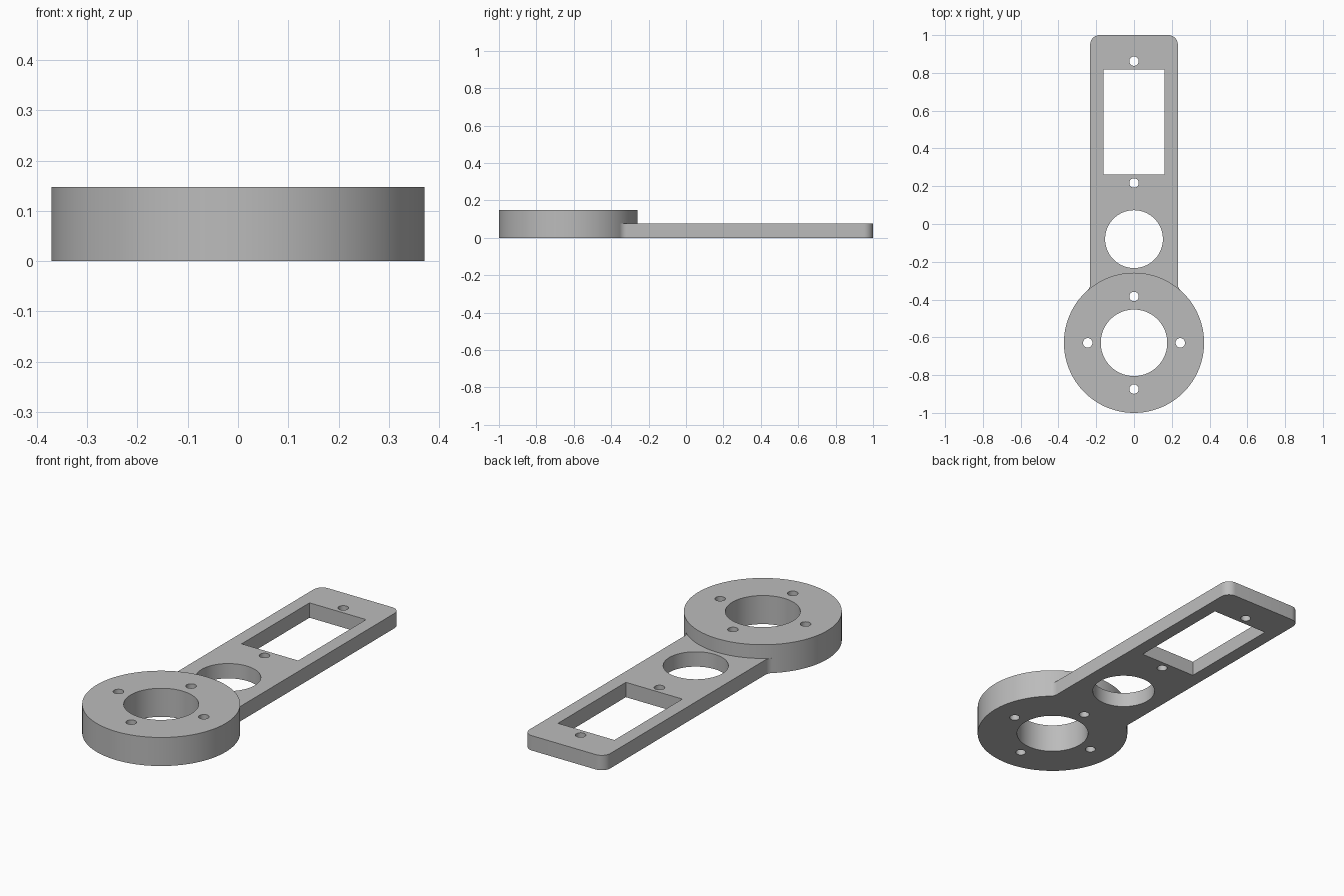
import bpy, bmesh, math
from math import sin, cos, pi

if "Cube" in bpy.data.objects:
    bpy.data.objects.remove(bpy.data.objects["Cube"], do_unlink=True)

RING_Y, RING_R, RING_H = -0.629, 0.371, 0.148
ARM_W, ARM_H = 0.232, 0.077      # half width, thickness
CORNER, FILLET = 0.05, 0.045
PIN_R = 0.025

grey = bpy.data.materials.new("plain grey")
grey.use_nodes = True
colour = (0.5, 0.5, 0.5, 1)
grey.diffuse_color = colour
grey.node_tree.nodes["Principled BSDF"].inputs["Base Color"].default_value = colour


def arc(x, y, r, a0, a1, n):
    return [(x + r * cos(a0 + (a1 - a0) * i / n),
             y + r * sin(a0 + (a1 - a0) * i / n)) for i in range(n + 1)]


def circle(x, y, r, n=96):
    return arc(x, y, r, 0, 2 * pi, n)[:-1]


def plate(name, outlines, height):
    """Solid plate: first outline is the rim, the others are through holes."""
    curve = bpy.data.curves.new(name + "_profile", 'CURVE')
    curve.dimensions = '2D'
    curve.fill_mode = 'BOTH'
    curve.extrude = height / 2
    for pts in outlines:
        s = curve.splines.new('POLY')
        s.points.add(len(pts) - 1)
        for p, (x, y) in zip(s.points, pts):
            p.co = (x, y, 0, 1)
        s.use_cyclic_u = True
    tmp = bpy.data.objects.new(name + "_profile", curve)
    bpy.context.collection.objects.link(tmp)
    deps = bpy.context.evaluated_depsgraph_get()
    mesh = bpy.data.meshes.new_from_object(tmp.evaluated_get(deps))
    bpy.data.objects.remove(tmp, do_unlink=True)
    bm = bmesh.new()
    bm.from_mesh(mesh)
    bmesh.ops.remove_doubles(bm, verts=bm.verts, dist=1e-5)
    bmesh.ops.translate(bm, verts=bm.verts, vec=(0, 0, height / 2))
    bmesh.ops.recalc_face_normals(bm, faces=bm.faces)
    bm.to_mesh(mesh)
    bm.free()
    mesh.materials.clear()
    mesh.materials.append(grey)
    obj = bpy.data.objects.new(name, mesh)
    bpy.context.collection.objects.link(obj)
    return obj


# Arm: right half of the rim, from inside the ring, along the fillet, to the far corner
fx = ARM_W + FILLET
fy = RING_Y + math.sqrt((RING_R + FILLET) ** 2 - fx ** 2)
touch = math.atan2(RING_Y - fy, -fx) + 2 * pi
half = [(0.19, fy - 0.03)]
half += arc(fx, fy, FILLET, touch + 0.03, pi, 8)
half += arc(ARM_W - CORNER, 1 - CORNER, CORNER, 0, pi / 2, 10)
rim = half + [(-x, y) for x, y in reversed(half)]
window = [(-0.162, 0.261), (0.162, 0.261), (0.162, 0.817), (-0.162, 0.817)]
arm = plate("arm", [rim, window, circle(0, -0.08, 0.153),
                    circle(0, 0.862, PIN_R, 32), circle(0, 0.217, PIN_R, 32)], ARM_H)

# Ring: centre bore and four pin holes
pins = [circle(0.245 * cos(a), RING_Y + 0.245 * sin(a), PIN_R, 32)
        for a in (0, pi / 2, pi, 3 * pi / 2)]
body = plate("ring_and_arm_bracket",
             [circle(0, RING_Y, RING_R, 128), circle(0, RING_Y, 0.176)] + pins, RING_H)

# Join the two into one solid
union = body.modifiers.new("join_arm", 'BOOLEAN')
union.operation = 'UNION'
union.solver = 'EXACT'
union.object = arm
bpy.ops.object.select_all(action='DESELECT')
body.select_set(True)
bpy.context.view_layer.objects.active = body
bpy.ops.object.modifier_apply(modifier=union.name)
bpy.data.objects.remove(arm, do_unlink=True)
bpy.ops.object.shade_smooth_by_angle(angle=math.radians(30))
